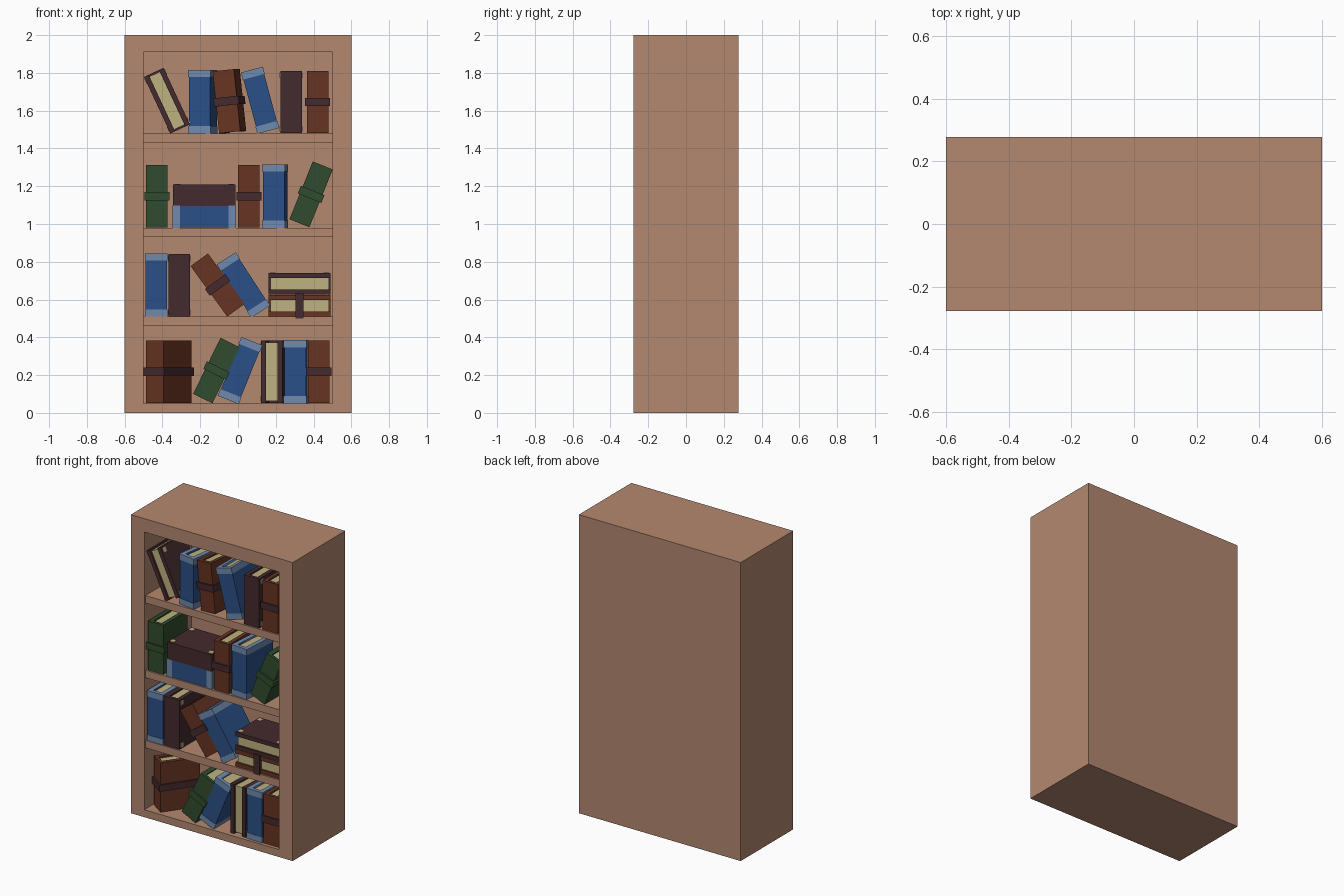
import bpy, bmesh, math
from mathutils import Matrix, Vector

if "Cube" in bpy.data.objects:
    bpy.data.objects.remove(bpy.data.objects["Cube"])


def material(name, rgb):
    lin = [(c / 255 / 12.92) if c < 10 else ((c / 255 + 0.055) / 1.055) ** 2.4 for c in rgb]
    m = bpy.data.materials.new(name)
    m.diffuse_color = (*lin, 1)
    m.use_nodes = True
    m.node_tree.nodes["Principled BSDF"].inputs["Base Color"].default_value = m.diffuse_color
    return m


WOOD = material("wood", (180, 136, 111))
MATS = {
    "brown": material("brown leather", (103, 52, 34)),
    "green": material("green cloth", (48, 75, 46)),
    "blue": material("blue cloth", (43, 80, 135)),
    "maroon": material("dark maroon", (68, 42, 46)),
    "trim": material("light blue trim", (112, 138, 174)),
    "cream": material("cream paper", (190, 178, 128)),
}


def finish(bm, name, mats):
    bmesh.ops.recalc_face_normals(bm, faces=bm.faces)
    me = bpy.data.meshes.new(name)
    bm.to_mesh(me)
    bm.free()
    for m in mats:
        me.materials.append(m)
    ob = bpy.data.objects.new(name, me)
    bpy.context.collection.objects.link(ob)
    return ob


def box(bm, x0, x1, y0, y1, z0, z1, mat=0):
    size = Matrix.Diagonal((x1 - x0, y1 - y0, z1 - z0, 1))
    loc = Matrix.Translation(((x0 + x1) / 2, (y0 + y1) / 2, (z0 + z1) / 2))
    r = bmesh.ops.create_cube(bm, size=1, matrix=loc @ size)
    for f in {f for v in r["verts"] for f in v.link_faces}:
        f.material_index = mat


# Case: four rectangular rings bridged into a hollow box open at the front
FRONT, BACK, INNER_BACK = -0.278, 0.278, 0.22


def ring(bm, w, z0, z1, y):
    return [bm.verts.new(p) for p in ((-w, y, z0), (w, y, z0), (w, y, z1), (-w, y, z1))]


bm = bmesh.new()
rings = [ring(bm, 0.6, 0, 2, BACK), ring(bm, 0.6, 0, 2, FRONT),
         ring(bm, 0.5, 0.05, 1.91, FRONT), ring(bm, 0.5, 0.05, 1.91, INNER_BACK)]
bm.faces.new(rings[0])
bm.faces.new(rings[-1])
for a, b in zip(rings, rings[1:]):
    for i in range(4):
        j = (i + 1) % 4
        bm.faces.new((a[i], a[j], b[j], b[i]))
finish(bm, "bookcase", [WOOD])

# Shelves
for i, z in enumerate((0.46, 0.93, 1.43)):
    bm = bmesh.new()
    box(bm, -0.5, 0.5, FRONT + 0.012, INNER_BACK, z, z + 0.05)
    finish(bm, f"shelf_{i + 1}", [WOOD])

# Books: half thickness, depth, half height, board thickness
T, D, H, B = 0.057, 0.255, 0.165, 0.027
count = 0


def book(kind, x, z, tilt=0, yaw=0, reverse=False):
    """Spine faces the front unless reversed; tilt leans the top to the right."""
    global count
    count += 1
    bm = bmesh.new()
    y0, y1 = -D / 2, D / 2
    # boards, spine and pages
    for s in (-1, 1):
        a, b = sorted((s * T, s * (T - B)))
        box(bm, a, b, y0, y1, -H, H)
    box(bm, B - T, T - B, y0, y0 + 0.02, -H, H)
    box(bm, B - T, T - B, y0 + 0.02, y1 - 0.012, -H + 0.01, H - 0.01, 1)
    if kind in ("brown", "green"):
        # strap round the middle
        e = 0.01
        box(bm, -T - e, T + e, y0 - e, y1 + e, -0.022, 0.022, 2)
    elif kind == "blue":
        # light trim wrapping both ends of the cover
        e = 0.003
        for s in (-1, 1):
            a, b = sorted((s * (H - 0.036), s * (H + e)))
            box(bm, -T - e, T + e, y0 - e, y0 + 0.022, a, b, 2)
            for t in (-1, 1):
                p, q = sorted((t * (T + e), t * (T - B)))
                box(bm, p, q, y0, y1 + e, a, b, 2)
    else:
        # pale corner plates on the boards
        for s in (-1, 1):
            p, q = sorted((s * (T - 0.01), s * (T + 0.003)))
            for ya in (y0 + 0.012, y1 - 0.042):
                for za in (-H + 0.008, H - 0.038):
                    box(bm, p, q, ya, ya + 0.03, za, za + 0.03, 1)
    accent = {"brown": "maroon", "green": "green", "blue": "trim", "maroon": "cream"}[kind]
    ob = finish(bm, f"{kind}_book_{count}", [MATS[kind], MATS["cream"], MATS[accent]])
    yaw = math.radians(yaw)
    ob.matrix_world = (
        Matrix.Translation((x, -0.258 + T * abs(math.sin(yaw)), z))
        @ Matrix.Rotation(yaw, 4, "Z")
        @ Matrix.Rotation(math.radians(tilt), 4, "Y")
        @ Matrix.Translation((0, D / 2, 0))
        @ Matrix.Rotation(math.pi if reverse else 0, 4, "Z"))


# Top row
book("maroon", -0.376, 1.653, -25, 0, True)
book("blue", -0.204, 1.648, 0, -8)
book("brown", -0.061, 1.650, -6, -7)
book("blue", 0.117, 1.655, -15)
book("maroon", 0.281, 1.646)
book("brown", 0.421, 1.646)
# Third row
book("green", -0.429, 1.147)
book("blue", -0.178, 1.038, 90)
book("maroon", -0.178, 1.152, 90)
book("brown", 0.058, 1.147)
book("blue", 0.188, 1.148, 0, -4)
book("green", 0.387, 1.157, 22)
# Second row
book("blue", -0.432, 0.677)
book("maroon", -0.311, 0.675)
book("brown", -0.108, 0.677, -36)
book("blue", 0.029, 0.677, -33)
book("brown", 0.326, 0.568, 90, 0, True)
book("maroon", 0.326, 0.683, 90, 0, True)
# Bottom row
book("brown", -0.440, 0.218, 0, -35)
book("green", -0.114, 0.224, 26)
book("blue", 0.011, 0.224, 22)
book("maroon", 0.178, 0.217, 0, -4, True)
book("blue", 0.302, 0.218, 0, -2)
book("brown", 0.428, 0.217)
